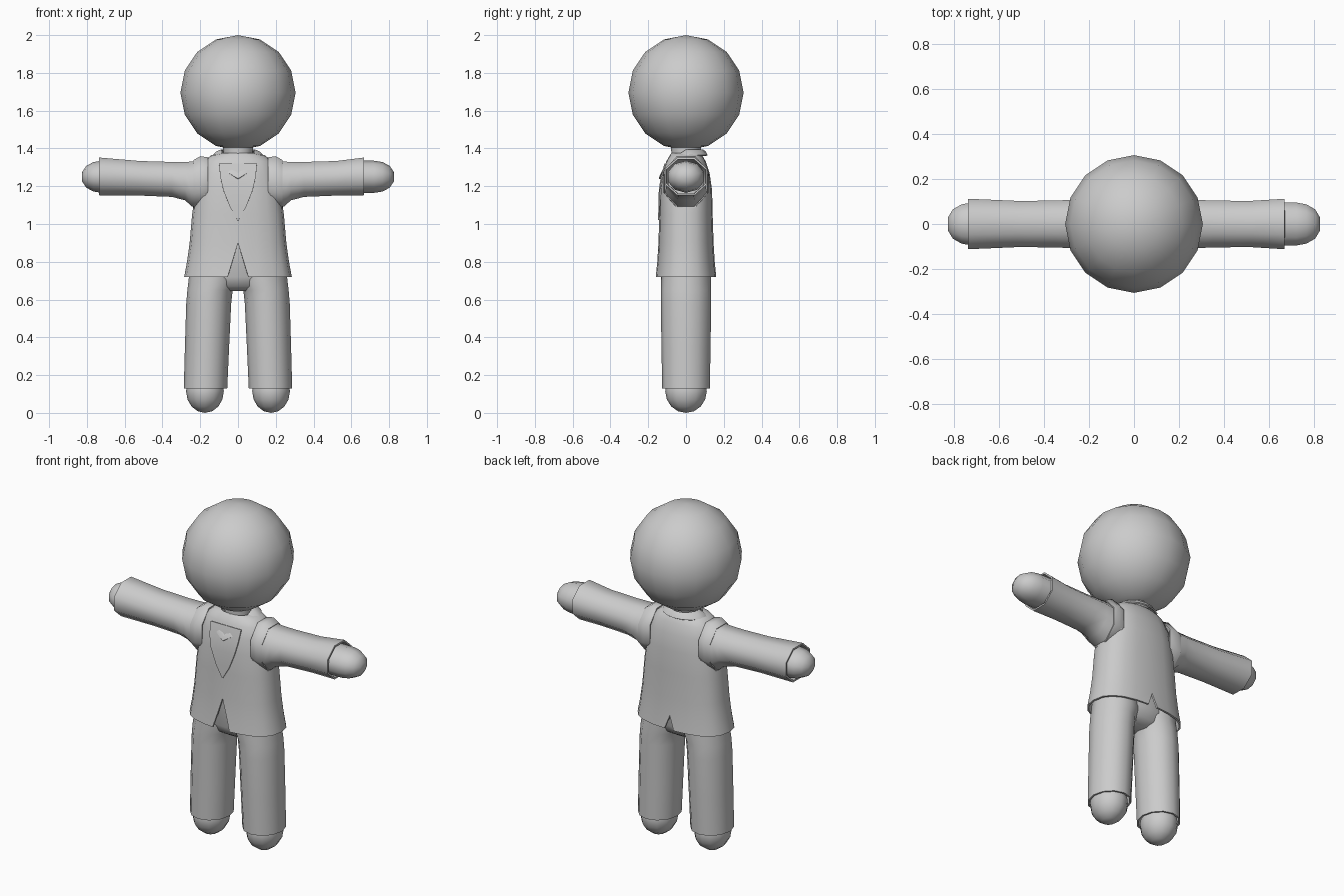
import bpy, bmesh, math
from mathutils import Vector

cube = bpy.data.objects.get("Cube")
if cube:
    bpy.data.objects.remove(cube, do_unlink=True)

grey = bpy.data.materials.new("plain grey")
grey.use_nodes = True
colour = (0.6, 0.6, 0.6, 1)
grey.diffuse_color = colour
grey.node_tree.nodes["Principled BSDF"].inputs["Base Color"].default_value = colour


def finish(bm, name, mirror=False, thick=0, angle=50):
    """Turn a bmesh into a shaded object with its modifiers applied."""
    bmesh.ops.recalc_face_normals(bm, faces=bm.faces)
    mesh = bpy.data.meshes.new(name)
    bm.to_mesh(mesh)
    bm.free()
    mesh.materials.append(grey)
    ob = bpy.data.objects.new(name, mesh)
    bpy.context.collection.objects.link(ob)
    bpy.ops.object.select_all(action='DESELECT')
    ob.select_set(True)
    bpy.context.view_layer.objects.active = ob
    if mirror:
        mod = ob.modifiers.new("Mirror", 'MIRROR')
        mod.use_clip = True
        bpy.ops.object.modifier_apply(modifier=mod.name)
    if thick:
        mod = ob.modifiers.new("Thickness", 'SOLIDIFY')
        mod.thickness = thick
        mod.offset = -1
        bpy.ops.object.modifier_apply(modifier=mod.name)
    bpy.ops.object.shade_smooth_by_angle(angle=math.radians(angle))
    return ob


def skin(bm, rows, closed):
    """Bridge rows of points with quads."""
    grid = [[bm.verts.new(p) for p in row] for row in rows]
    n = len(grid[0])
    for a, b in zip(grid, grid[1:]):
        for i in range(n if closed else n - 1):
            j = (i + 1) % n
            bm.faces.new((a[i], a[j], b[j], b[i]))
    return grid


def tube(name, rings, sides, axis='Z', caps=(), thick=0, turn=0.0):
    """Loft ellipses given as (along, centre, radius across, radius deep)."""
    rows = []
    for along, mid, ru, rv in rings:
        row = []
        for i in range(sides):
            a = math.tau * (i + turn) / sides
            u, v = mid + ru * math.cos(a), rv * math.sin(a)
            row.append((u, v, along) if axis == 'Z' else (along, v, u))
        rows.append(row)
    bm = bmesh.new()
    grid = skin(bm, rows, True)
    for end in caps:
        bm.faces.new(grid[end])
    return finish(bm, name, thick=thick)


def ball(name, centre, size, segments, rings):
    bm = bmesh.new()
    bmesh.ops.create_uvsphere(bm, u_segments=segments, v_segments=rings, radius=1)
    bmesh.ops.scale(bm, vec=size, verts=bm.verts)
    bmesh.ops.translate(bm, vec=centre, verts=bm.verts)
    return finish(bm, name)


# Head and neck
ball("head", (0, 0, 1.695), (0.305, 0.305, 0.305), 16, 8)
tube("neck", [(1.22, 0, 0.09, 0.09), (1.36, 0, 0.075, 0.075), (1.45, 0, 0.085, 0.085)], 12)

# Jacket body: half a shell with front and back vents, then mirrored
BODY = [(0.72, 0.285, 0.16), (0.80, 0.27, 0.152), (0.90, 0.256, 0.146), (1.05, 0.243, 0.141),
        (1.18, 0.225, 0.138), (1.27, 0.205, 0.125), (1.33, 0.185, 0.105),
        (1.365, 0.14, 0.085), (1.375, 0.09, 0.075)]


def front_depth(z):
    for (z0, _, d0), (z1, _, d1) in zip(BODY, BODY[1:]):
        if z0 <= z <= z1:
            return d0 + (d1 - d0) * (z - z0) / (z1 - z0)
    return BODY[-1][2]


def rounded(c, power=0.8):
    return math.copysign(abs(c) ** power, c)


rows = []
STEPS = 10
for z, w, d in BODY:
    row = []
    for i in range(STEPS + 1):
        a = math.pi * i / STEPS
        x, y = w * rounded(math.sin(a)), -d * rounded(math.cos(a))
        if i == 0:
            x = max(0, 0.055 * (0.90 - z) / 0.18)
        elif i == STEPS:
            x = max(0, 0.03 * (0.80 - z) / 0.08)
        row.append((x, y, z))
    rows.append(row)
bm = bmesh.new()
skin(bm, rows, False)
finish(bm, "jacket", mirror=True, thick=0.01)

# Lapels: thin strips lying on the chest
bm = bmesh.new()
edge = [(1.02, 0.002), (1.09, 0.043), (1.18, 0.078), (1.25, 0.094), (1.32, 0.1)]
skin(bm, [[(x * k, -front_depth(z) - 0.006, z) for k in (0, 0.5, 1)] for z, x in edge], False)
finish(bm, "lapels", mirror=True, thick=0.007)

# Collar: a folded band that falls to a point at the front
bm = bmesh.new()
rows = []
for i in range(9):
    a = math.pi * i / 8
    drop = max(0, (i - 4) / 4)
    s, c = math.sin(a), math.cos(a)
    upper = Vector((0.088 * s, 0.09 * c - 0.04 * drop, 1.395 - 0.125 * drop))
    lower = Vector((0.135 * s, 0.115 * c - 0.03 * drop, 1.365 - 0.125 * drop))
    rows.append([upper, upper.lerp(lower, 0.5) + Vector((0, 0, 0.006)), lower])
skin(bm, rows, False)
finish(bm, "collar", mirror=True, thick=0.008)

# Shirt front showing inside the collar
bm = bmesh.new()
skin(bm, [[(0, -0.118, 1.25), (0.03, -0.116, 1.25)],
          [(0, -0.112, 1.275), (0.055, -0.108, 1.275)],
          [(0, -0.07, 1.36), (0.07, -0.05, 1.36)]], False)
finish(bm, "shirt_front", mirror=True)

# Arms: armhole rim, sleeve and hand; the right sleeve is longer
for side, label, cuff in ((1, "left", 0.667), (-1, "right", 0.735)):
    tube(label + "_armhole", [(side * 0.16, 1.222, 0.142, 0.118), (side * 0.2, 1.222, 0.148, 0.128),
                              (side * 0.235, 1.212, 0.137, 0.122)],
         8, 'X', thick=0.01, turn=0.5)
    tube(label + "_sleeve", [(side * 0.17, 1.21, 0.14, 0.115), (side * 0.245, 1.212, 0.128, 0.117),
                             (side * 0.28, 1.227, 0.11, 0.116), (side * 0.35, 1.236, 0.1, 0.112),
                             (side * 0.52, 1.242, 0.099, 0.111),
                             (side * cuff, 1.252, 0.108, 0.121)],
         8, 'X', thick=0.01, turn=0.5)
    tube(label + "_hand", [(side * 0.55, 1.25, 0.085, 0.1), (side * 0.72, 1.25, 0.085, 0.1),
                           (side * 0.765, 1.25, 0.078, 0.091), (side * 0.803, 1.25, 0.058, 0.068),
                           (side * 0.825, 1.25, 0.025, 0.03)],
         10, 'X', caps=(0, -1))

# Trousers: seat, legs and feet
tube("trouser_seat", [(0.645, 0, 0.16, 0.06), (0.67, 0, 0.2, 0.1), (0.72, 0, 0.235, 0.125),
                      (0.95, 0, 0.225, 0.125)], 16, caps=(0, -1))
for side, label in ((1, "left"), (-1, "right")):
    tube(label + "_leg", [(0.13, side * 0.172, 0.115, 0.126), (0.35, side * 0.164, 0.117, 0.13),
                          (0.58, side * 0.155, 0.119, 0.133), (0.65, side * 0.148, 0.12, 0.133),
                          (0.70, side * 0.132, 0.13, 0.132), (0.82, side * 0.125, 0.125, 0.128)],
         12, thick=0.01)
    ball(label + "_foot", (side * 0.175, 0, 0.115), (0.1, 0.11, 0.115), 12, 8)
